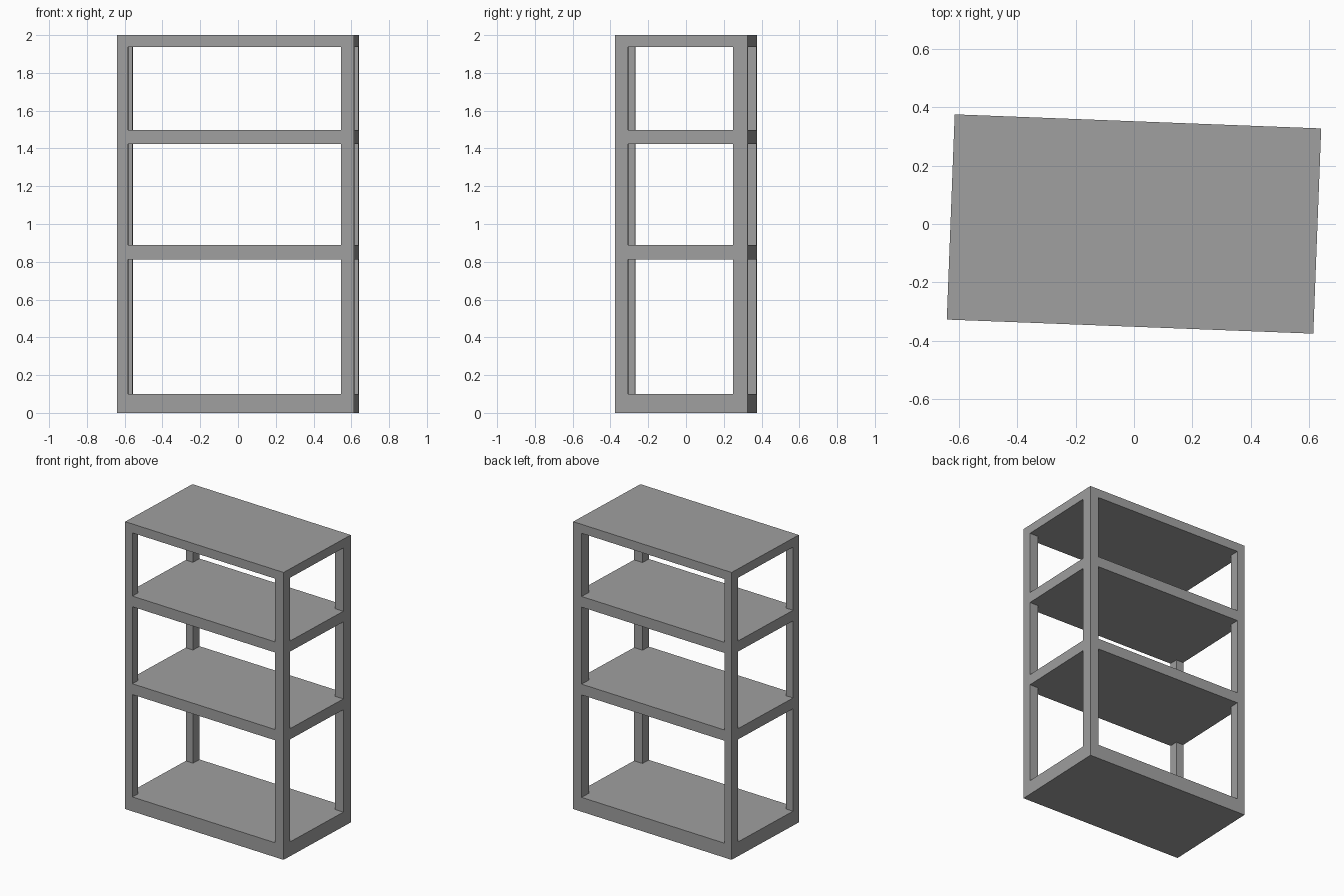
import bpy
import math

default = bpy.data.objects.get("Cube")
if default:
    bpy.data.objects.remove(default, do_unlink=True)

# Single flat grey finish
grey = bpy.data.materials.new("grey")
grey.use_nodes = True
colour = (0.35, 0.35, 0.35, 1)
grey.diffuse_color = colour
grey.node_tree.nodes["Principled BSDF"].inputs["Base Color"].default_value = colour

HALF_W, HALF_D = 0.627, 0.351
TURN = math.radians(-2.2)

# The rack stands slightly turned, so every part hangs from one pivot
pivot = bpy.data.objects.new("rack_pivot", None)
bpy.context.collection.objects.link(pivot)
pivot.rotation_euler.z = TURN
pivot.hide_render = True


def box(name, x, y, z):
    """Box between (low, high) pairs on each axis."""
    bpy.ops.mesh.primitive_cube_add(size=1)
    obj = bpy.context.object
    obj.name = name
    for v in obj.data.vertices:
        for axis, (low, high) in enumerate((x, y, z)):
            v.co[axis] = low if v.co[axis] < 0 else high
    obj.data.materials.append(grey)
    obj.parent = pivot
    return obj


# Shelf boards, from the floor up
levels = {
    "bottom_shelf": (0, 0.10),
    "lower_shelf": (0.813, 0.888),
    "upper_shelf": (1.424, 1.498),
    "top_shelf": (1.938, 2.0),
}
for name, z in levels.items():
    box(name, (-HALF_W, HALF_W), (-HALF_D, HALF_D), z)

# Corner posts: side, depth direction, width and depth
posts = {
    "front_right_post": (-1, -1, 0.057, 0.060),
    "front_left_post": (1, -1, 0.067, 0.067),
    "back_right_post": (-1, 1, 0.057, 0.070),
    "back_left_post": (1, 1, 0.067, 0.078),
}
boards = list(levels.values())
for name, (sx, sy, w, d) in posts.items():
    x = sorted((sx * HALF_W, sx * (HALF_W - w)))
    y = sorted((sy * HALF_D, sy * (HALF_D - d)))
    for below, above in zip(boards, boards[1:]):
        box(name, x, y, (below[1], above[0]))
